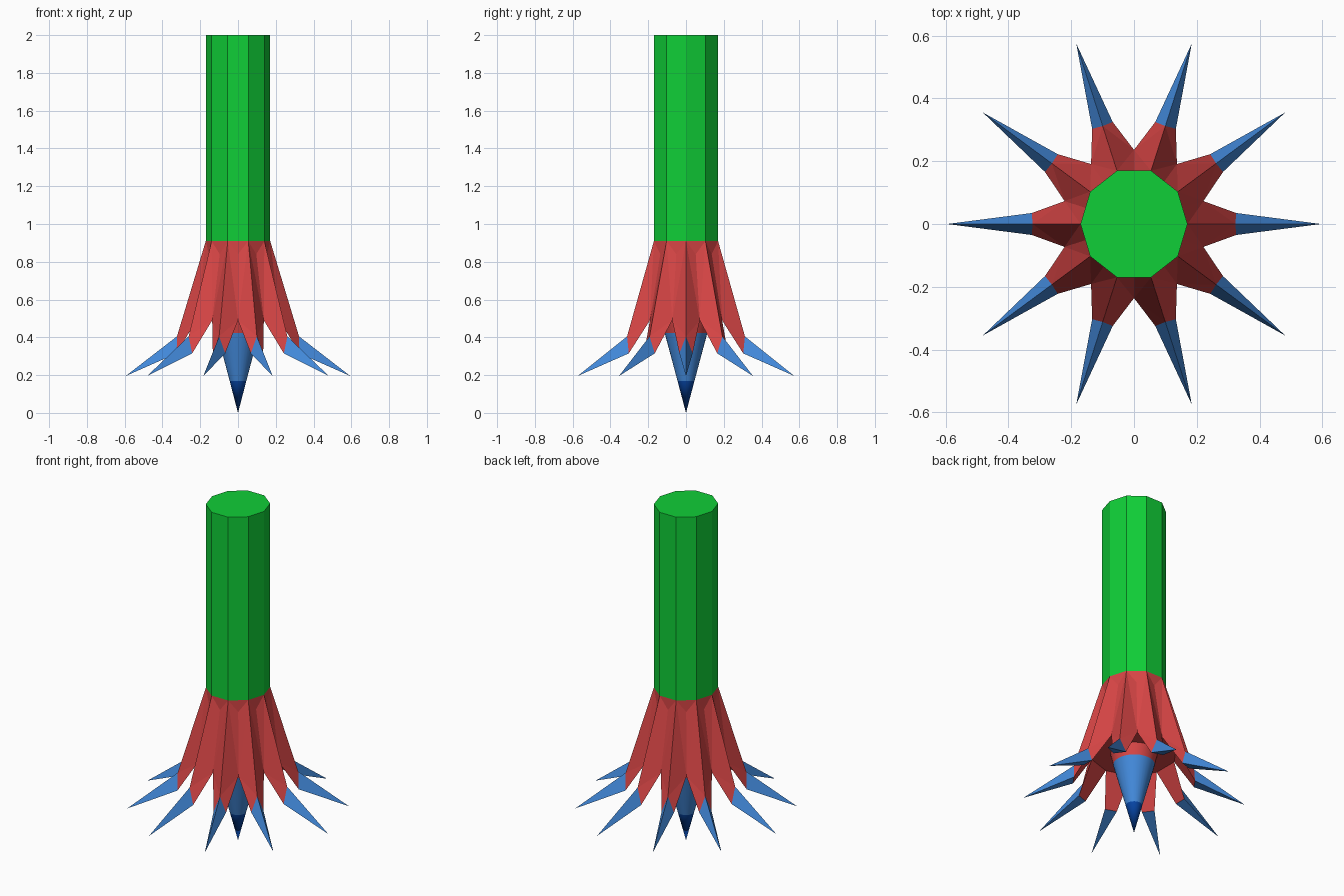
import bpy, bmesh, math
from mathutils import Vector

if "Cube" in bpy.data.objects:
    bpy.data.objects.remove(bpy.data.objects["Cube"])


def material(name, rgb):
    m = bpy.data.materials.new(name)
    m.diffuse_color = (*rgb, 1)
    m.use_nodes = True
    m.node_tree.nodes["Principled BSDF"].inputs["Base Color"].default_value = m.diffuse_color
    return m


GREEN = material("leaf green", (0.005, 0.62, 0.038))
RED = material("root red", (0.68, 0.06, 0.06))
BLUE = material("tip blue", (0.055, 0.25, 0.70))
NAVY = material("deep blue", (0.002, 0.06, 0.38))

N = 10
STEP = math.tau / N


def polar(r, a, z, side=0.0):
    """Point at radius r and angle a, shifted sideways."""
    # the whole shape is very slightly narrower in x than in y
    return Vector(((r * math.cos(a) - side * math.sin(a)) * 0.985,
                   r * math.sin(a) + side * math.cos(a), z))


def make(name, faces, mats):
    """Build an object from a list of (points, material index)."""
    bm = bmesh.new()
    for pts, mi in faces:
        bm.faces.new([bm.verts.new(p) for p in pts]).material_index = mi
    bmesh.ops.remove_doubles(bm, verts=bm.verts, dist=1e-4)
    bmesh.ops.recalc_face_normals(bm, faces=bm.faces)
    me = bpy.data.meshes.new(name)
    bm.to_mesh(me)
    bm.free()
    for m in mats:
        me.materials.append(m)
    ob = bpy.data.objects.new(name, me)
    bpy.context.collection.objects.link(ob)
    return ob


# ten-sided trunk
R = 0.179
bottom = [polar(R - 0.006 * math.cos(i * STEP) ** 2, i * STEP, 0.91) for i in range(N)]
top = [Vector((p.x, p.y, 2.0)) for p in bottom]
trunk = [(top, 0), (bottom, 0)]
for i in range(N):
    j = (i + 1) % N
    trunk.append(([bottom[i], bottom[j], top[j], top[i]], 0))
make("trunk", trunk, [GREEN])

# ridged root flare and pointed root tips
flare, tips = [], []
for i in range(N):
    a = i * STEP
    crown = bottom[i]
    ridge = polar(0.328, a, 0.405)
    point = polar(0.604, a, 0.195)
    low = {s: polar(0.33, a, 0.315, s * 0.035) for s in (-1, 1)}
    valley = {s: polar(0.236, a + s * STEP / 2, 0.49) for s in (-1, 1)}
    inner = {s: polar(0.12, a + s * STEP / 2, 0.49) for s in (-1, 1)}
    for s in (-1, 1):
        mid = (crown + bottom[(i + s) % N]) / 2
        mid.z = 0.84
        edge = (crown + bottom[(i + s) % N]) / 2
        flare += [([crown, edge, mid], 0),
                  ([crown, mid, valley[s]], 0),
                  ([crown, valley[s], ridge], 0),
                  ([ridge, valley[s], low[s]], 0)]
        tips.append(([ridge, low[s], point], 0))
    flare += [([valley[-1], valley[1], low[1], low[-1]], 0),
              ([valley[-1], inner[-1], inner[1], valley[1]], 0)]
    tips.append(([low[1], low[-1], point], 0))
make("root_flare", flare, [RED])
make("root_tips", tips, [BLUE])

# central smooth taproot, coloured by height
SIDES = 32
rings = [(0.13, 0.50), (0.113, 0.423), (0.045, 0.17), (0.0, 0.0)]
tap = []
for k in range(3):
    (r0, z0), (r1, z1) = rings[k], rings[k + 1]
    for i in range(SIDES):
        a, b = i * math.tau / SIDES, (i + 1) * math.tau / SIDES
        pts = [polar(r0, a, z0), polar(r0, b, z0), polar(r1, b, z1)]
        if r1 > 0:
            pts.append(polar(r1, a, z1))
        tap.append((pts, k))
ob = make("taproot", tap, [RED, BLUE, NAVY])
bpy.context.view_layer.objects.active = ob
ob.select_set(True)
bpy.ops.object.shade_smooth_by_angle(angle=math.radians(30))
